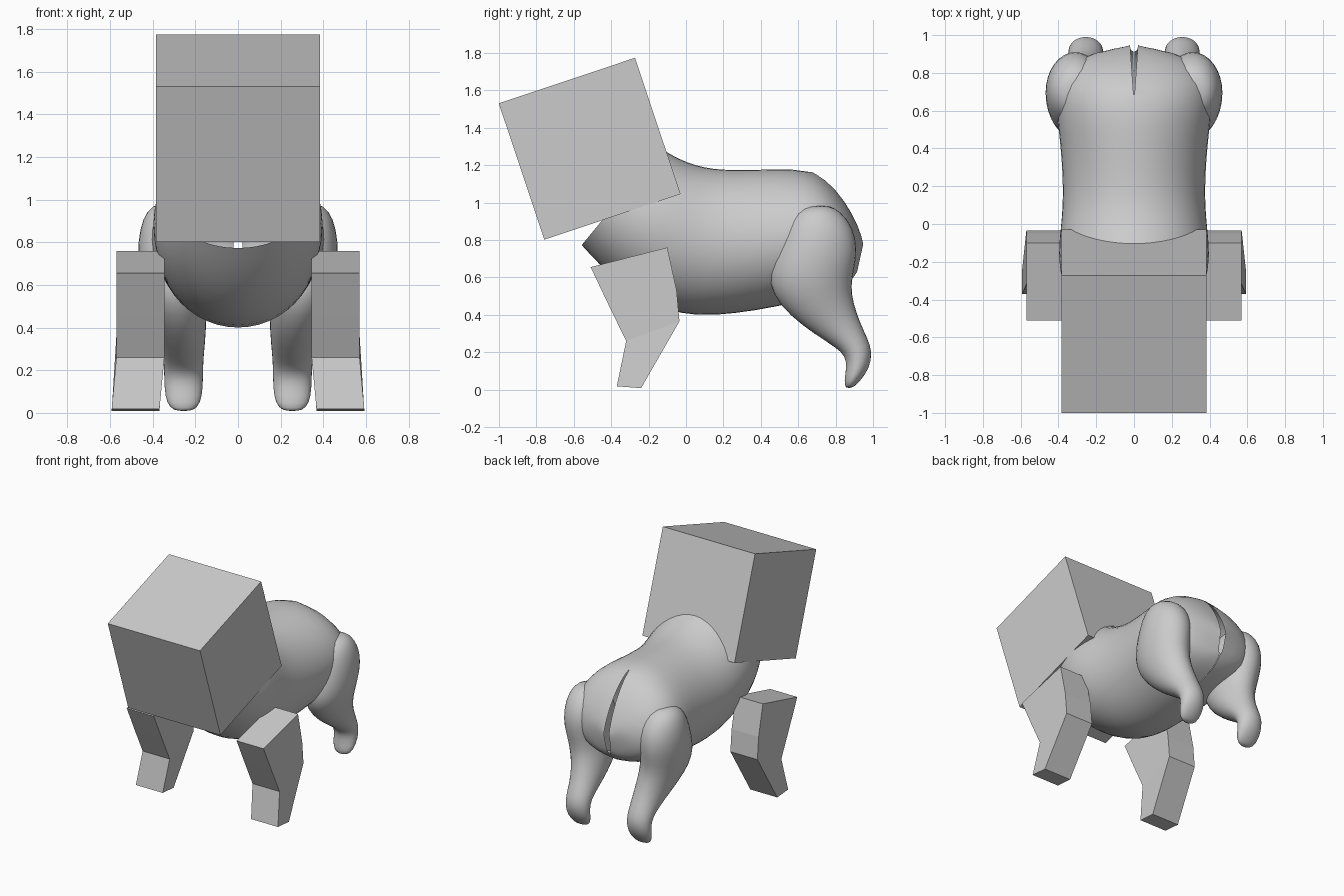
import bpy, bmesh, math
from mathutils import Matrix


def make(name, bm, mirror=False, smooth=False):
    bmesh.ops.recalc_face_normals(bm, faces=bm.faces)
    me = bpy.data.meshes.new(name)
    bm.to_mesh(me)
    bm.free()
    ob = bpy.data.objects.new(name, me)
    bpy.context.collection.objects.link(ob)
    if mirror:
        m = ob.modifiers.new("Mirror", "MIRROR")
        m.merge_threshold = 0.0005
    if smooth:
        s = ob.modifiers.new("Subdivision", "SUBSURF")
        s.levels = s.render_levels = 1
        for p in me.polygons:
            p.use_smooth = True
    return ob


def loft(bm, rings, closed, caps):
    rows = [[bm.verts.new(p) for p in r] for r in rings]
    n = len(rows[0])
    for a, b in zip(rows, rows[1:]):
        for i in range(n if closed else n - 1):
            j = (i + 1) % n
            bm.faces.new((a[i], a[j], b[j], b[i]))
    if caps:
        bm.faces.new(rows[0])
        bm.faces.new(rows[-1])


# Head: tilted cube
bm = bmesh.new()
bmesh.ops.create_cube(bm, size=0.768, matrix=Matrix.Translation((0, -0.515, 1.288))
                      @ Matrix.Rotation(math.radians(18.5), 4, "X"))
make("head", bm)

# Front legs: blocky loft, rows of (front y, z, back y, z, inner x, outer x)
rows = [(-0.51, 0.655, -0.10, 0.76, 0.345, 0.57),
        (-0.415, 0.455, -0.05, 0.53, 0.345, 0.57),
        (-0.32, 0.26, -0.035, 0.365, 0.345, 0.57),
        (-0.37, 0.018, -0.24, 0.008, 0.368, 0.592)]
bm = bmesh.new()
loft(bm, [[(xi, fy, fz), (xo, fy, fz), (xo, by, bz), (xi, by, bz)]
          for fy, fz, by, bz, xi, xo in rows], True, True)
make("front_legs", bm, mirror=True)

# Body: half loft, rows of (top y, z, bottom y, z, half width, rear slit)
rows = [(-0.13, 1.29, -0.56, 0.77, 0.36, 0),
        (-0.08, 1.26, -0.47, 0.67, 0.39, 0),
        (0.01, 1.215, -0.35, 0.56, 0.405, 0),
        (0.10, 1.19, -0.20, 0.46, 0.395, 0),
        (0.20, 1.178, -0.03, 0.398, 0.38, 0),
        (0.35, 1.178, 0.15, 0.39, 0.38, 0),
        (0.50, 1.183, 0.38, 0.42, 0.395, 0),
        (0.64, 1.18, 0.55, 0.455, 0.415, 0),
        (0.75, 1.125, 0.72, 0.50, 0.405, 0.007),
        (0.85, 1.01, 0.83, 0.54, 0.34, 0.014),
        (0.925, 0.87, 0.89, 0.59, 0.21, 0.019),
        (0.948, 0.78, 0.915, 0.63, 0.0, 0.021)]
N = 12
rings = []
for ty, tz, by, bz, w, slit in rows:
    ring = []
    for i in range(N + 1):
        t = i / N
        c = (1 - math.cos(math.pi * t)) / 2
        x = w * math.sin(math.pi * t) + slit * (1 - 0.9 * t ** 4)
        ring.append((max(x, 0) if 0 < i < N or slit else 0,
                     ty + (by - ty) * c, tz + (bz - tz) * c))
    rings.append(ring)
bm = bmesh.new()
loft(bm, rings, False, False)
make("body", bm, mirror=True, smooth=True)

# Hind legs: smooth loft, rows of (front y, z, back y, z, centre x, half width)
rows = [(0.66, 0.985, 0.76, 0.985, 0.32, 0.05),
        (0.57, 0.95, 0.83, 0.955, 0.315, 0.115),
        (0.515, 0.86, 0.90, 0.865, 0.31, 0.155),
        (0.475, 0.75, 0.922, 0.75, 0.312, 0.163),
        (0.438, 0.62, 0.905, 0.65, 0.31, 0.158),
        (0.455, 0.51, 0.885, 0.55, 0.295, 0.15),
        (0.55, 0.395, 0.90, 0.46, 0.275, 0.13),
        (0.69, 0.292, 0.93, 0.365, 0.26, 0.108),
        (0.80, 0.225, 0.97, 0.28, 0.256, 0.096),
        (0.85, 0.18, 1.0, 0.20, 0.255, 0.093),
        (0.858, 0.12, 0.98, 0.11, 0.255, 0.092),
        (0.843, 0.04, 0.935, 0.05, 0.255, 0.082),
        (0.855, 0.003, 0.895, 0.01, 0.255, 0.045)]
M = 16
rings = []
for fy, fz, by, bz, xc, w in rows:
    ring = []
    for i in range(M):
        a = 2 * math.pi * i / M
        c = (1 - math.cos(a)) / 2
        ring.append((xc + w * math.sin(a), fy + (by - fy) * c, fz + (bz - fz) * c))
    rings.append(ring)
bm = bmesh.new()
loft(bm, rings, True, True)
make("hind_legs", bm, mirror=True, smooth=True)
